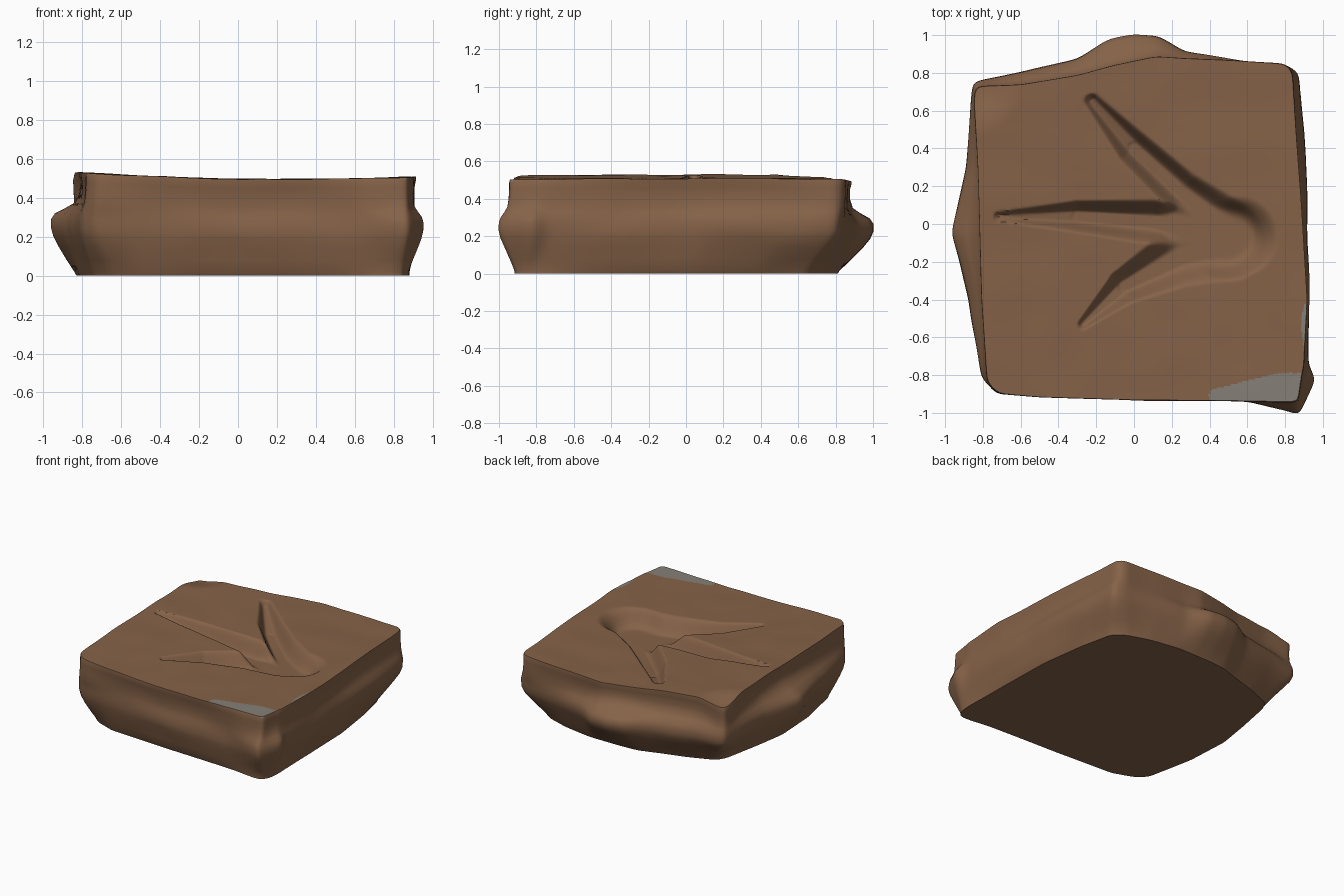
import bpy, bmesh, math
from mathutils import Vector, noise

default_cube = bpy.data.objects.get("Cube")
if default_cube:
    bpy.data.objects.remove(default_cube, do_unlink=True)


def make_material(name, colour):
    material = bpy.data.materials.new(name)
    material.use_nodes = True
    material.diffuse_color = (*colour, 1)
    shader = material.node_tree.nodes["Principled BSDF"]
    shader.inputs["Base Color"].default_value = (*colour, 1)
    shader.inputs["Roughness"].default_value = 0.9
    return material


clay = make_material("brown clay", (0.235, 0.122, 0.064))
stone = make_material("grey stone", (0.235, 0.215, 0.185))

# Matching outlines of the slab, clockwise from the back left corner
TOP = [(-.84, .73), (-.6, .74), (-.3, .79), (-.12, .84), (.02, .87), (.12, .89), (.26, .88),
       (.5, .87), (.8, .85), (.84, .81), (.86, .5), (.89, .1), (.92, -.4), (.9, -.76),
       (.89, -.8), (.87, -.94), (.83, -.945), (.6, -.94), (0, -.935), (-.5, -.92),
       (-.72, -.9), (-.78, -.84), (-.81, -.4), (-.82, -.05), (-.83, .3), (-.85, .66)]
BULGE = [(-.85, .75), (-.6, .8), (-.3, .88), (-.14, .98), (0, 1.01), (.13, 1), (.27, .91),
         (.5, .88), (.8, .84), (.87, .81), (.9, .5), (.92, .1), (.925, -.4), (.92, -.74),
         (.96, -.82), (.87, -1.01), (.82, -.99), (.6, -.94), (0, -.93), (-.5, -.91),
         (-.74, -.89), (-.81, -.82), (-.87, -.4), (-.97, -.05), (-.89, .3), (-.86, .68)]
BASE = [(-.7, .62), (-.5, .7), (-.3, .76), (-.15, .81), (0, .82), (.13, .82), (.27, .82),
        (.5, .78), (.68, .72), (.76, .66), (.82, .4), (.87, .05), (.88, -.4), (.88, -.8),
        (.87, -.86), (.84, -.91), (.8, -.92), (.6, -.9), (0, -.88), (-.5, -.85),
        (-.66, -.79), (-.74, -.72), (-.82, -.35), (-.84, 0), (-.8, .25), (-.74, .55)]

# Footprint strokes as (x, y, radius)
STROKES = {
    "middle_toe": [(-.72, .04, .025), (-.3, .04, .09), (.1, .01, .125), (.4, -.04, .17)],
    "left_toe": [(-.22, .65, .045), (0, .4, .1), (.25, .17, .12), (.5, -.03, .17)],
    "right_toe": [(-.27, -.53, .03), (-.05, -.33, .1), (.25, -.17, .17), (.5, -.1, .21)],
    "palm": [(.22, .01, .12), (.5, -.1, .21), (.55, -.07, .22)],
}
PRINT_DEPTH = 0.12


def resample(outline):
    """Even samples along an outline, counted on the bulge so that rings match."""
    points = []
    total = len(outline)
    for i in range(total):
        following = (i + 1) % total
        span = (Vector(BULGE[following]) - Vector(BULGE[i])).length
        count = max(2, round(span / 0.015))
        start, end = Vector(outline[i]), Vector(outline[following])
        points += [start.lerp(end, k / count) for k in range(count)]
    for _ in range(7):
        points = [(points[i - 1] + 2 * p + points[(i + 1) % len(points)]) / 4
                  for i, p in enumerate(points)]
    return points


def smoothstep(value):
    value = min(1, max(0, value))
    return value * value * (3 - 2 * value)


def print_depth(point):
    """Depth of the pressed footprint, with the strokes blended into each other."""
    remaining = 1
    for stroke in STROKES.values():
        deepest = 0
        for first, second in zip(stroke, stroke[1:]):
            a, b = Vector(first[:2]), Vector(second[:2])
            along = (point - a).dot(b - a) / (b - a).length_squared
            along = min(1, max(0, along))
            radius = first[2] + (second[2] - first[2]) * along
            inside = radius - (point - a.lerp(b, along)).length
            share = min(1, radius / 0.11)
            deepest = max(deepest, share * smoothstep(inside / (radius * 0.75)))
        remaining *= 1 - deepest
    return PRINT_DEPTH * (1 - remaining)


def surface_height(point):
    bumps = noise.noise(Vector((point.x * 4, point.y * 4, 1)))
    worn = smoothstep(1 - (point - Vector((-0.84, 0.73))).length / 0.25)
    return 0.495 + 0.025 * ((point.x - 0.25) / 0.9) ** 2 + 0.006 * bumps - 0.05 * worn


top, bulge, base = (resample(outline) for outline in (TOP, BULGE, BASE))
bm = bmesh.new()
rings = []

# Sides: (height, base share, bulge share, top share, groove), groove fading at corners
LEVELS = [(0, 1, 0, 0, .01), (.015, 1, 0, 0, 0), (.08, .65, .35, 0, 0), (.14, .34, .66, 0, 0),
          (.19, .1, .9, 0, 0), (.23, 0, 1, 0, 0), (.27, 0, 1, 0, .003),
          (.3, 0, .87, .13, .008), (.33, 0, .52, .48, .016), (.36, 0, .2, .8, .021),
          (.41, 0, .05, .95, .02), (.46, 0, 0, 1, .013), (.495, 0, 0, 1, .003)]
for height, low, middle, high, groove in LEVELS:
    ring = []
    for b, m, t in zip(base, bulge, top):
        point = b * low + m * middle + t * high
        fade = max(0, 1 - abs(point.x * point.y / 0.65) ** 3)
        wobble = noise.noise(Vector((point.x * 3, point.y * 3, height * 7)))
        point *= 1 - groove * fade + 0.012 * wobble * math.sin(math.pi * height / 0.52)
        z = height * surface_height(point) / 0.505
        ring.append(bm.verts.new((*point, z)))
    rings.append(ring)

# Upper surface: rings shrinking to the middle, pressed down by the footprint
centre = Vector((0.08, 0.03))
STEPS = 110
for step in range(STEPS):
    share = 0.996 * (1 - step / STEPS)
    ring = []
    for t in top:
        point = centre.lerp(t, share)
        ring.append(bm.verts.new((*point, surface_height(point) - print_depth(point))))
    rings.append(ring)

for lower, upper in zip(rings, rings[1:]):
    for i in range(len(lower)):
        j = (i + 1) % len(lower)
        bm.faces.new((lower[i], lower[j], upper[j], upper[i]))
bm.faces.new(rings[0])
bm.faces.new(rings[-1])
bmesh.ops.recalc_face_normals(bm, faces=bm.faces)

# Bare stone at the front corner and along the side rim
for face in bm.faces:
    x, y, z = face.calc_center_median()
    corner = x > 0.4 and y < min(-0.79, -0.88 + 0.25 * (x - 0.4))
    rim = x > 0.882 + 0.15 * abs(y + 0.54) and -0.66 < y < -0.42
    if (corner or rim) and z > 0.47 and face.normal.z > 0.5:
        face.material_index = 1

mesh = bpy.data.meshes.new("clay_slab")
bm.to_mesh(mesh)
bm.free()
mesh.materials.append(clay)
mesh.materials.append(stone)
slab = bpy.data.objects.new("clay_slab", mesh)
bpy.context.collection.objects.link(slab)
bpy.ops.object.select_all(action='DESELECT')
slab.select_set(True)
bpy.context.view_layer.objects.active = slab
bpy.ops.object.shade_smooth_by_angle(angle=math.radians(50))
